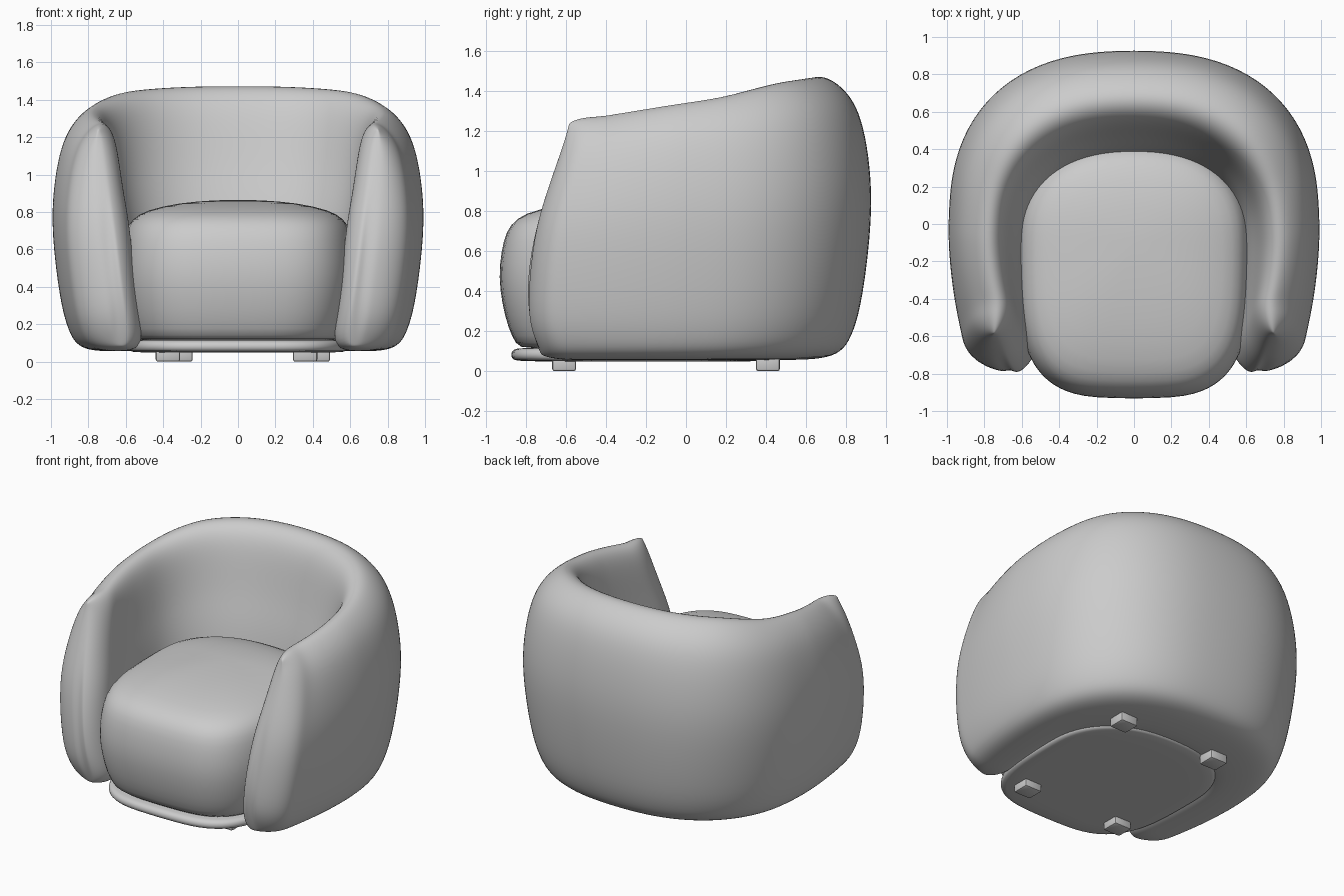
import bpy, bmesh, math

cube = bpy.data.objects.get("Cube")
if cube:
    bpy.data.objects.remove(cube)

fabric = bpy.data.materials.new("soft_grey")
fabric.use_nodes = True
GREY = (0.6, 0.6, 0.6, 1)
fabric.diffuse_color = GREY
fabric.node_tree.nodes["Principled BSDF"].inputs["Base Color"].default_value = GREY


def lerp(a, b, t):
    return a + (b - a) * t


def interp(table, v):
    """Piecewise linear lookup in (key, value) pairs."""
    if v <= table[0][0]:
        return table[0][1]
    for (a, p), (b, q) in zip(table, table[1:]):
        if v <= b:
            return lerp(p, q, (v - a) / (b - a))
    return table[-1][1]


def spow(v, e):
    return math.copysign(abs(v) ** e, v)


def finish(bm, name, levels):
    bmesh.ops.recalc_face_normals(bm, faces=bm.faces)
    mesh = bpy.data.meshes.new(name)
    bm.to_mesh(mesh)
    bm.free()
    mesh.materials.append(fabric)
    obj = bpy.data.objects.new(name, mesh)
    bpy.context.collection.objects.link(obj)
    bpy.ops.object.select_all(action='DESELECT')
    obj.select_set(True)
    bpy.context.view_layer.objects.active = obj
    if levels:
        sub = obj.modifiers.new("Smooth", 'SUBSURF')
        sub.levels = sub.render_levels = levels
        bpy.ops.object.shade_smooth()
    else:
        bpy.ops.object.shade_smooth_by_angle()


def loft(bm, rings):
    """Join closed rings of points with quads."""
    loops = [[bm.verts.new(p) for p in ring] for ring in rings]
    n = len(loops[0])
    for a, b in zip(loops, loops[1:]):
        for i in range(n):
            j = (i + 1) % n
            bm.faces.new((a[i], a[j], b[j], b[i]))
    return loops


# Wrap-around shell: section as (depth from outer to inner wall, height share)
SECTION = [(.7, 0), (.48, .008), (.32, .035), (.22, .1), (.12, .21),
           (0, .5), (.03, .68), (.11, .82), (.22, .91), (.39, .972),
           (.56, 1), (.7, .975), (.79, .91), (.85, .8), (.91, .68),
           (1, .54), (1.06, .35), (1.13, .18), (1.2, .06), (1.1, 0)]
RIM = [(-.41, 1.285), (0, 1.345), (.22, 1.378), (.5, 1.455), (.7, 1.487)]
ARM_FRONT = [(.06, -.73), (.2, -.79), (.4, -.81), (.6, -.79),
             (.8, -.74), (1, -.67), (1.25, -.59)]
TIP = [(.1, .9), (.6, .7), (1.2, .5)]
FLOOR, CAP, INNER = .055, .17, .61


def back_ring(phi):
    c, s = math.cos(phi), math.sin(phi)
    rim = interp(RIM, .69 * spow(s, .85))
    ring = []
    for d, t in SECTION:
        # The wall is thicker at the back, so its outer side is kept fuller
        g = lerp(d, d * (.75 + .25 * d), s)
        ring.append((lerp(spow(c, .82), INNER * spow(c, .87), d),
                     lerp(.937 * spow(s, .82), -.1 + .5 * spow(s, .87), g),
                     lerp(FLOOR, rim, t)))
    return ring


def arm_ring(side, u, angle=0):
    rim = interp(RIM, -.41 * u)
    ring = []
    for d, t in SECTION:
        z = lerp(FLOOR, rim, t)
        y = lerp(-.1 * d, interp(ARM_FRONT, z) + CAP, u) - CAP * math.sin(angle)
        d = lerp(interp(TIP, z), d, math.cos(angle))
        z = lerp(.6, z, 1 - .07 * (1 - math.cos(angle)))
        x = lerp(1 - .07 * u * u, INNER - .035 * u * u, d)
        ring.append((side * x, y, z))
    return ring


def arm_rings(side):
    rings = [arm_ring(side, u / 5) for u in range(1, 6)]
    return rings + [arm_ring(side, 1, math.radians(a)) for a in (20, 38, 55, 69, 80)]


bm = bmesh.new()
back = [back_ring(math.pi * i / 20) for i in range(21)]
loops = loft(bm, arm_rings(1)[::-1] + back + arm_rings(-1))
for loop in (loops[0], loops[-1]):
    # Close each arm front with a strip between its outer and inner edges
    n = len(loop)
    for i in range(n // 2 - 1):
        bm.faces.new((loop[i], loop[i + 1], loop[n - 2 - i], loop[n - 1 - i]))
finish(bm, "wraparound_shell", 2)


# Seat parts: rounded plan outline stacked through a (scale, height) profile
def plan_ring(scale, z, count=40):
    ring = []
    for i in range(count):
        a = 2 * math.pi * i / count
        c, s = math.cos(a), math.sin(a)
        e = .85 if s > 0 else .58
        depth = .54 if s > 0 else .835
        ring.append((.63 * scale * spow(c, e),
                     -.1 + depth * scale * spow(s, e), z))
    return ring


def stacked(name, profile):
    bm = bmesh.new()
    loops = loft(bm, [plan_ring(s, z) for s, z in profile])
    for loop in (loops[0], loops[-1]):
        bm.faces.new(loop)
    finish(bm, name, 1)


stacked("seat_cushion", [(.3, .11), (.86, .11), (.9, .13), (.95, .22), (.985, .34),
                         (1.005, .47), (.99, .6), (.96, .7), (.9, .765),
                         (.78, .81), (.5, .85), (.2, .863), (.05, .865)])
stacked("seat_base", [(.3, .048), (.88, .048), (.92, .055), (.935, .08),
                      (.92, .11), (.88, .118), (.3, .118)])

# Four small feet, the rear pair set slightly across from the front pair
for row, y, shift in (("front", -.61, -.008), ("rear", .41, .06)):
    for label, x in (("left", .367), ("right", -.367)):
        bm = bmesh.new()
        bmesh.ops.create_cube(bm, size=1)
        bmesh.ops.scale(bm, vec=(.13, .12, .08), verts=bm.verts)
        bmesh.ops.translate(bm, vec=(x + shift, y, .04), verts=bm.verts)
        bmesh.ops.bevel(bm, geom=bm.edges[:], offset=.012, segments=2,
                        profile=.5, affect='EDGES')
        finish(bm, f"{row}_{label}_foot", 0)
